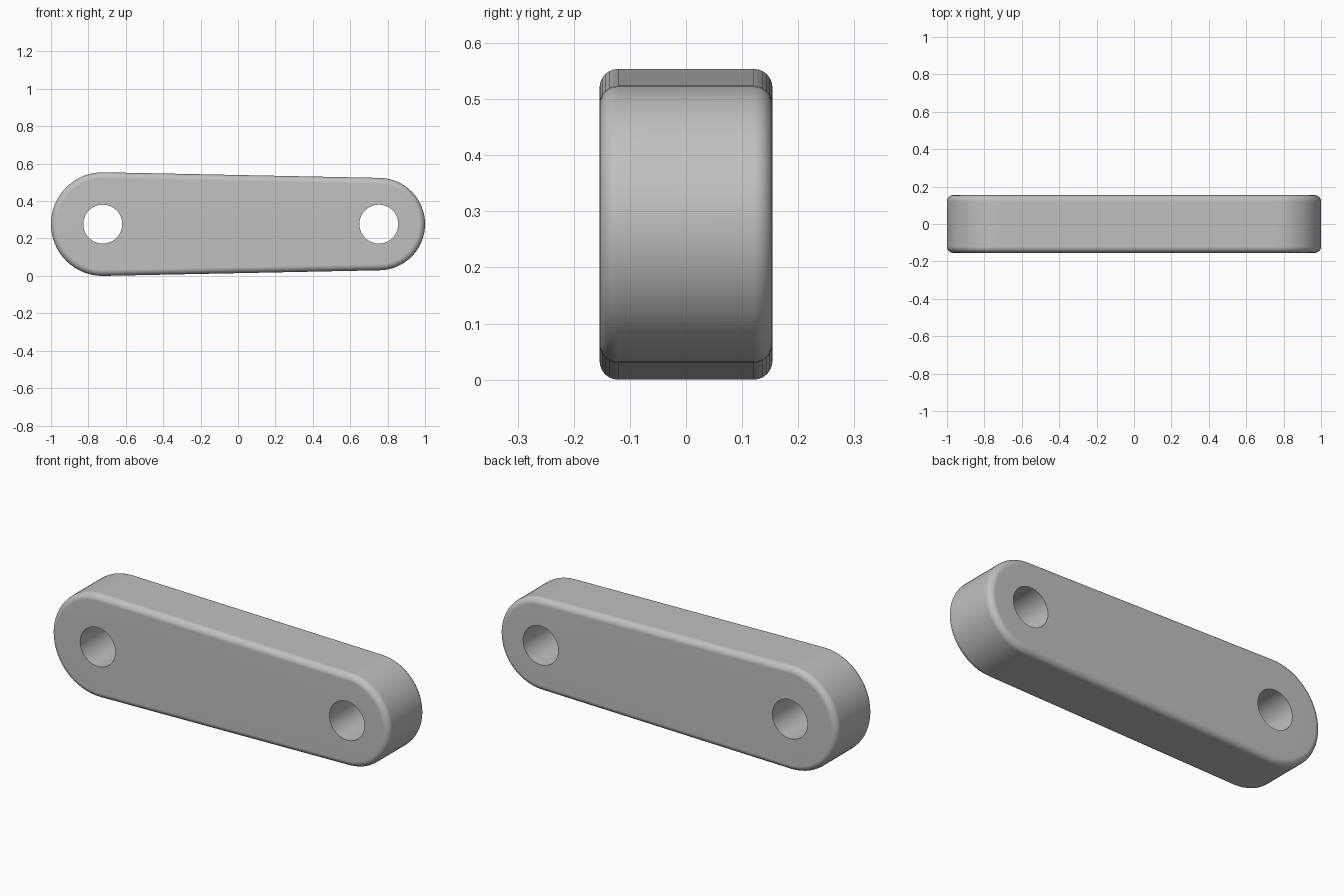
import bpy, bmesh
from math import pi, sin, cos, asin

cube = bpy.data.objects.get("Cube")
if cube:
    bpy.data.objects.remove(cube)

BIG_X, BIG_R = -0.723, 0.277
SMALL_X, SMALL_R = 0.753, 0.247
MID_Z, HALF_DEPTH, ROUND, HOLE_R = 0.277, 0.154, 0.033, 0.104
ARC, STEPS, HOLE_SIDES = 32, 6, 48

metal = bpy.data.materials.new("light grey")
metal.use_nodes = True
grey = (0.53, 0.53, 0.53, 1)
metal.diffuse_color = grey
metal.node_tree.nodes["Principled BSDF"].inputs["Base Color"].default_value = grey

bm = bmesh.new()


def arc(x, r, start, end, n):
    return [(x + r * cos(start + (end - start) * i / n),
             MID_Z + r * sin(start + (end - start) * i / n)) for i in range(n + 1)]


def outline(inset):
    # Two end arcs joined by their common tangents
    a = pi / 2 - asin((BIG_R - SMALL_R) / (SMALL_X - BIG_X))
    return (arc(SMALL_X, SMALL_R - inset, -a, a, ARC)
            + arc(BIG_X, BIG_R - inset, a, 2 * pi - a, ARC))


def ring(points, y):
    return [bm.verts.new((x, y, z)) for x, z in points]


def bridge(rings):
    for a, b in zip(rings, rings[1:]):
        for i in range(len(a)):
            j = (i + 1) % len(a)
            bm.faces.new((a[i], a[j], b[j], b[i]))


# Rounded outer wall, from the front edge to the back edge
angles = [pi / 2 * i / STEPS for i in range(STEPS + 1)]
section = [(ROUND * (1 - sin(t)), -HALF_DEPTH + ROUND * (1 - cos(t))) for t in angles]
section += [(inset, -y) for inset, y in reversed(section)]
wall = [ring(outline(inset), y) for inset, y in section]
bridge(wall)

# Pin holes through both ends
holes = []
for x in (BIG_X, SMALL_X):
    circle = arc(x, HOLE_R, 0, 2 * pi, HOLE_SIDES)[:-1]
    hole = [ring(circle, y) for y in (-HALF_DEPTH, HALF_DEPTH)]
    bridge(hole)
    holes.append(hole)

# Flat front and back faces around the holes
for side, normal in ((0, (0, -1, 0)), (-1, (0, 1, 0))):
    edges = [bm.edges.get((loop[i - 1], loop[i]))
             for loop in [wall[side]] + [h[side] for h in holes]
             for i in range(len(loop))]
    bmesh.ops.triangle_fill(bm, use_beauty=True, use_dissolve=False,
                            edges=edges, normal=normal)
bmesh.ops.recalc_face_normals(bm, faces=bm.faces)

mesh = bpy.data.meshes.new("link_bar")
bm.to_mesh(mesh)
bm.free()
mesh.materials.append(metal)
link = bpy.data.objects.new("link_bar", mesh)
bpy.context.collection.objects.link(link)

# Smooth rounding with crisp hole rims and flat faces
bpy.ops.object.select_all(action="DESELECT")
link.select_set(True)
bpy.context.view_layer.objects.active = link
bpy.ops.object.shade_smooth_by_angle(angle=pi / 6)
weighted = link.modifiers.new("flat faces", "WEIGHTED_NORMAL")
weighted.keep_sharp = True
